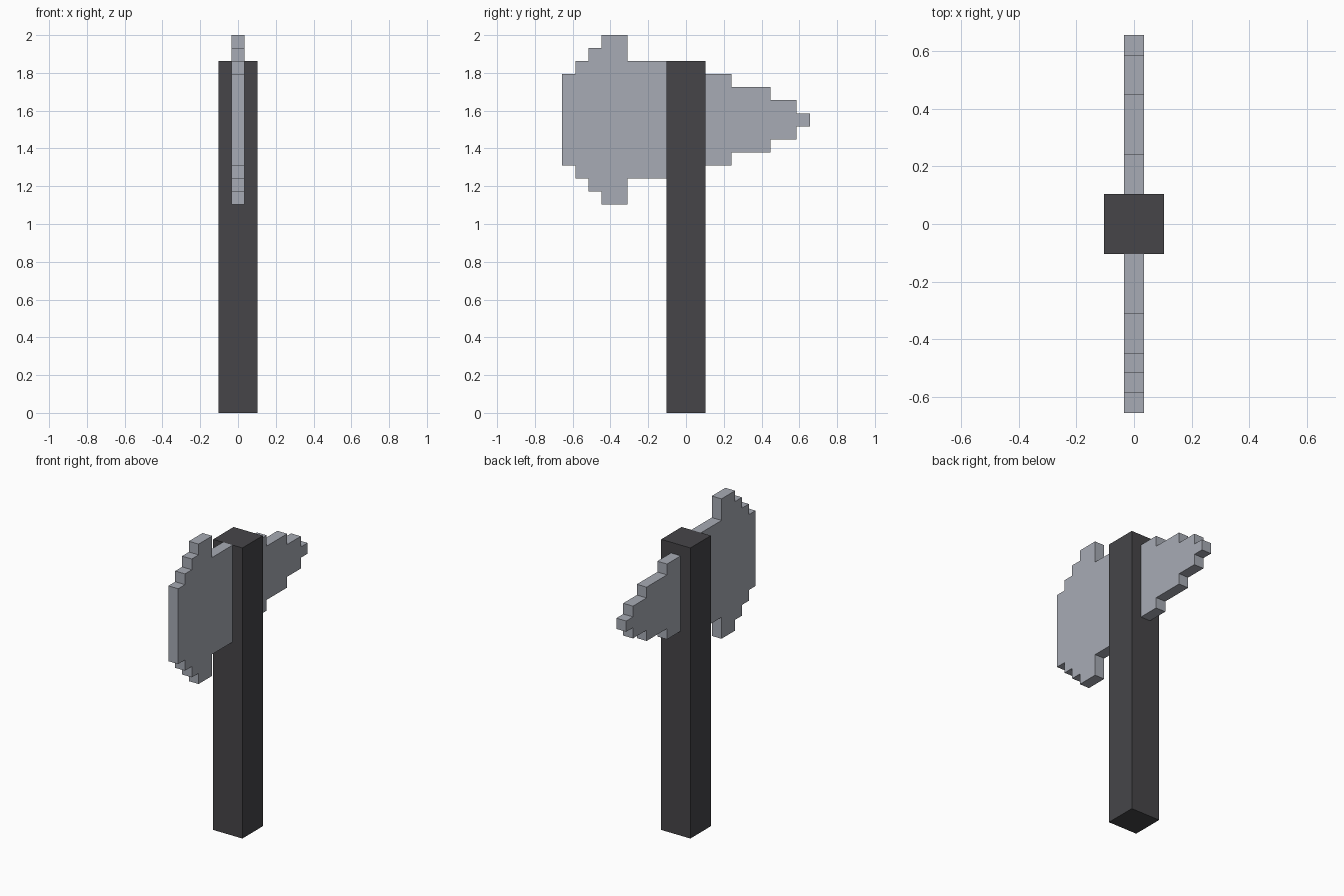
import bpy
import bmesh

cube = bpy.data.objects.get("Cube")
if cube:
    bpy.data.objects.remove(cube, do_unlink=True)

U = 2 / 29          # one block of the stepped outline
MID = 22.5          # height of the head's centre line, in blocks


def material(name, color):
    mat = bpy.data.materials.new(name)
    mat.use_nodes = True
    mat.diffuse_color = color
    mat.node_tree.nodes["Principled BSDF"].inputs["Base Color"].default_value = color
    return mat


def stepped_plate(name, steps, thickness, mid, mat):
    """Extrude a mirrored stair outline; steps are (y start, y end, half height)."""
    upper = [(y, h) for a, b, h in steps for y in (a, b)]
    outline = upper + [(y, -h) for y, h in reversed(upper)]
    bm = bmesh.new()
    verts = [bm.verts.new((-thickness / 2 * U, y * U, (mid + h) * U)) for y, h in outline]
    face = bm.faces.new(verts)
    extruded = bmesh.ops.extrude_face_region(bm, geom=[face])["geom"]
    moved = [v for v in extruded if isinstance(v, bmesh.types.BMVert)]
    bmesh.ops.translate(bm, verts=moved, vec=(thickness * U, 0, 0))
    bmesh.ops.recalc_face_normals(bm, faces=bm.faces)
    # Split the concave sides cleanly
    bmesh.ops.triangulate(bm, faces=[f for f in bm.faces if len(f.verts) > 4])
    mesh = bpy.data.meshes.new(name)
    bm.to_mesh(mesh)
    bm.free()
    mesh.materials.append(mat)
    obj = bpy.data.objects.new(name, mesh)
    bpy.context.collection.objects.link(obj)
    return obj


steel = material("steel grey", (0.39, 0.41, 0.46, 1))
dark = material("dark charcoal", (0.061, 0.060, 0.066, 1))

# Square handle
stepped_plate("handle", [(-1.5, 1.5, 13.5)], 3, 13.5, dark)

# Broad front blade
stepped_plate("axe_blade", [(-9.5, -8.5, 3.5), (-8.5, -7.5, 4.5), (-7.5, -6.5, 5.5),
                            (-6.5, -4.5, 6.5), (-4.5, -1.5, 4.5)], 1, MID, steel)

# Tapered rear spike
stepped_plate("rear_spike", [(1.5, 3.5, 3.5), (3.5, 6.5, 2.5),
                             (6.5, 8.5, 1.5), (8.5, 9.5, 0.5)], 1, MID, steel)
